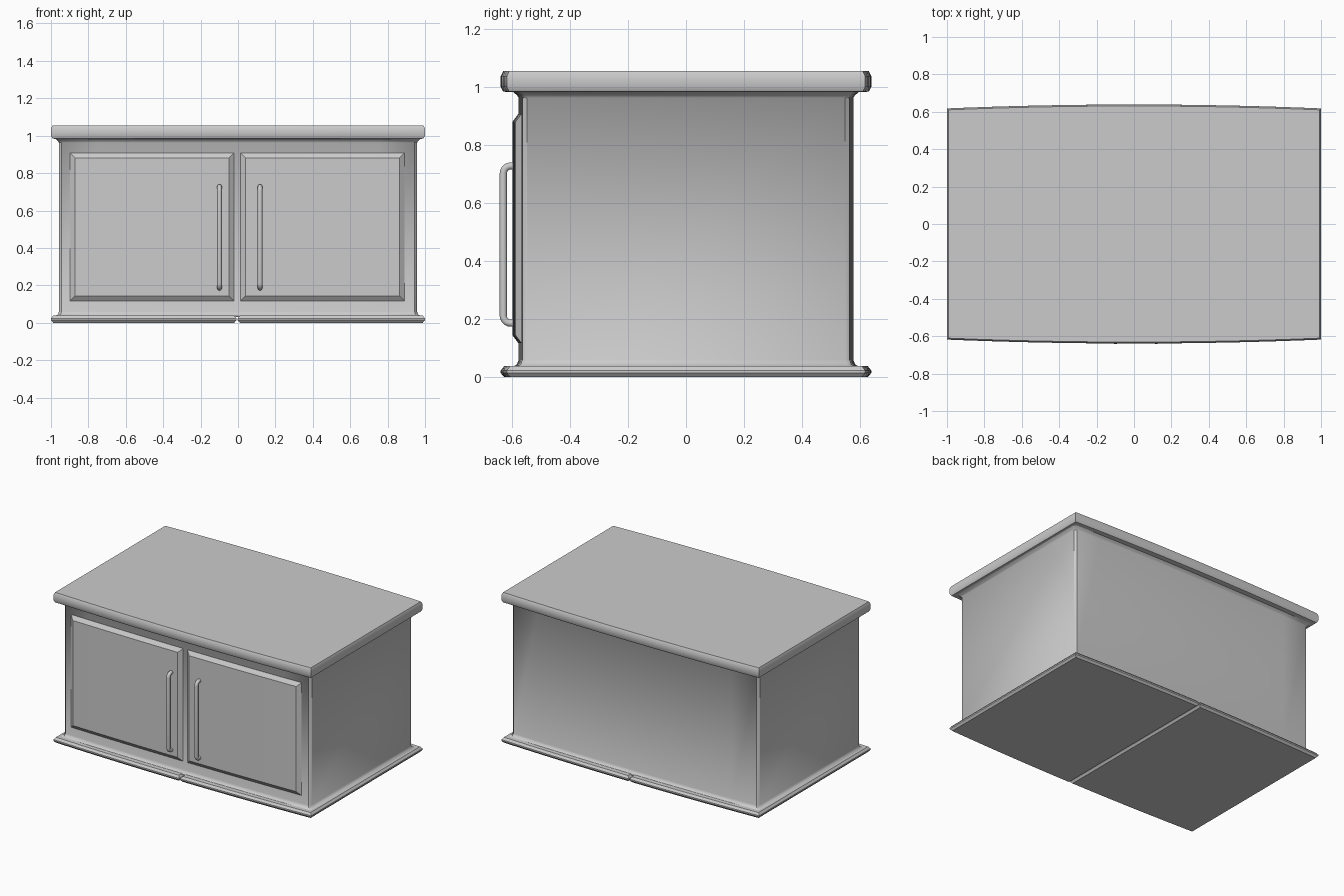
import bpy, bmesh, math

old = bpy.data.objects.get("Cube")
if old:
    bpy.data.objects.remove(old, do_unlink=True)

grey = bpy.data.materials.new("plain grey")
grey.use_nodes = True
grey.diffuse_color = (0.6, 0.6, 0.6, 1)
grey.node_tree.nodes["Principled BSDF"].inputs["Base Color"].default_value = (0.6, 0.6, 0.6, 1)


def finish(ob, angle):
    ob.data.materials.append(grey)
    bpy.ops.object.select_all(action='DESELECT')
    ob.select_set(True)
    bpy.context.view_layer.objects.active = ob
    bpy.ops.object.shade_smooth_by_angle(angle=math.radians(angle))


def loft(name, rings, angle=30):
    """Skin matching closed rings; each cap is a row of quads across the ring."""
    bm = bmesh.new()
    rows = [[bm.verts.new(p) for p in ring] for ring in rings]
    n = len(rows[0])
    for a, b in zip(rows, rows[1:]):
        for i in range(n):
            j = (i + 1) % n
            bm.faces.new((a[i], a[j], b[j], b[i]))
    for row in (rows[0], rows[-1]):
        for i in range(n // 2 - 1):
            bm.faces.new((row[i], row[i + 1], row[n - 2 - i], row[n - 1 - i]))
    bmesh.ops.recalc_face_normals(bm, faces=bm.faces)
    mesh = bpy.data.meshes.new(name)
    bm.to_mesh(mesh)
    bm.free()
    ob = bpy.data.objects.new(name, mesh)
    bpy.context.collection.objects.link(ob)
    finish(ob, angle)


def columns(x0, x1, steps=10):
    return [x0 + (x1 - x0) * i / steps for i in range(steps + 1)]


def bow(x, amount):
    return amount * (1 - x * x)


def plan(x0, x1, depth, bulge, z, inset=0, corner=0):
    """Horizontal outline with gently bowed front and back edges."""
    x0, x1, depth = x0 + inset, x1 - inset, depth - inset
    pts = [(x, depth + bow(x, bulge)) for x in columns(x0 + corner, x1 - corner)]
    if corner:
        pts = [(x0, depth - corner)] + pts + [(x1, depth - corner)]
    return [(x, -y, z) for x, y in pts] + [(x, y, z) for x, y in reversed(pts)]


# Bowed top slab with chamfered rim
loft("top_slab", [plan(-1, 1, 0.618, 0.021, z, i) for i, z in
                  ((0.022, 0.983), (0.008, 0.985), (0, 1.0), (0, 1.038), (0.008, 1.055))])

# Cabinet body, flaring where it meets slab and base
loft("cabinet_body", [plan(-0.957, 0.957, 0.563, 0.014, z, i, 0.014) for i, z in
                      ((-0.02, 0.03), (-0.02, 0.036), (-0.006, 0.044), (0, 0.06),
                       (0, 0.963), (-0.006, 0.972), (-0.02, 0.984))], 40)

# Two base plates with pointed rims, separated by a narrow groove
for side, x0, x1 in (("right", -1, -0.008), ("left", -0.002, 1)):
    loft(side + "_base_plate", [plan(x0, x1, 0.618, 0.021, z, i) for i, z in
                                ((0.012, 0), (0, 0.014), (0, 0.023), (0.012, 0.038))])


def door_ring(x0, x1, inset, out):
    xs = columns(x0 + inset, x1 - inset, 6)
    y = lambda x: -0.562 - bow(x, 0.014) - out
    return ([(x, y(x), 0.117 + inset) for x in xs] +
            [(x, y(x), 0.908 - inset) for x in reversed(xs)])


# Raised door panels with bevelled borders
for side, x0, x1 in (("right", -0.898, -0.022), ("left", 0.013, 0.89)):
    loft(side + "_door", [door_ring(x0, x1, i, out) for i, out in
                          ((0, -0.01), (0, 0.002), (0.02, 0.017), (0.027, 0.022))], 20)


# Bar handles with rounded bends
def handle(name, x):
    top, bottom, y, r = 0.728, 0.186, -0.63, 0.025
    path = [(x, -0.58, top)]
    for zc, start in ((top - r, 0), (bottom + r, 1)):
        for i in range(6):
            a = math.pi / 2 * (i / 5 + start)
            path.append((x, y + r - r * math.sin(a), zc + r * math.cos(a)))
    path.append((x, -0.58, bottom))
    curve = bpy.data.curves.new(name, 'CURVE')
    curve.dimensions = '3D'
    curve.bevel_depth = 0.013
    curve.bevel_resolution = 3
    spline = curve.splines.new('POLY')
    spline.points.add(len(path) - 1)
    for point, co in zip(spline.points, path):
        point.co = (*co, 1)
    ob = bpy.data.objects.new(name, curve)
    bpy.context.collection.objects.link(ob)
    bpy.ops.object.select_all(action='DESELECT')
    ob.select_set(True)
    bpy.context.view_layer.objects.active = ob
    bpy.ops.object.convert(target='MESH')
    finish(bpy.context.object, 50)


handle("right_handle", -0.099)
handle("left_handle", 0.118)
